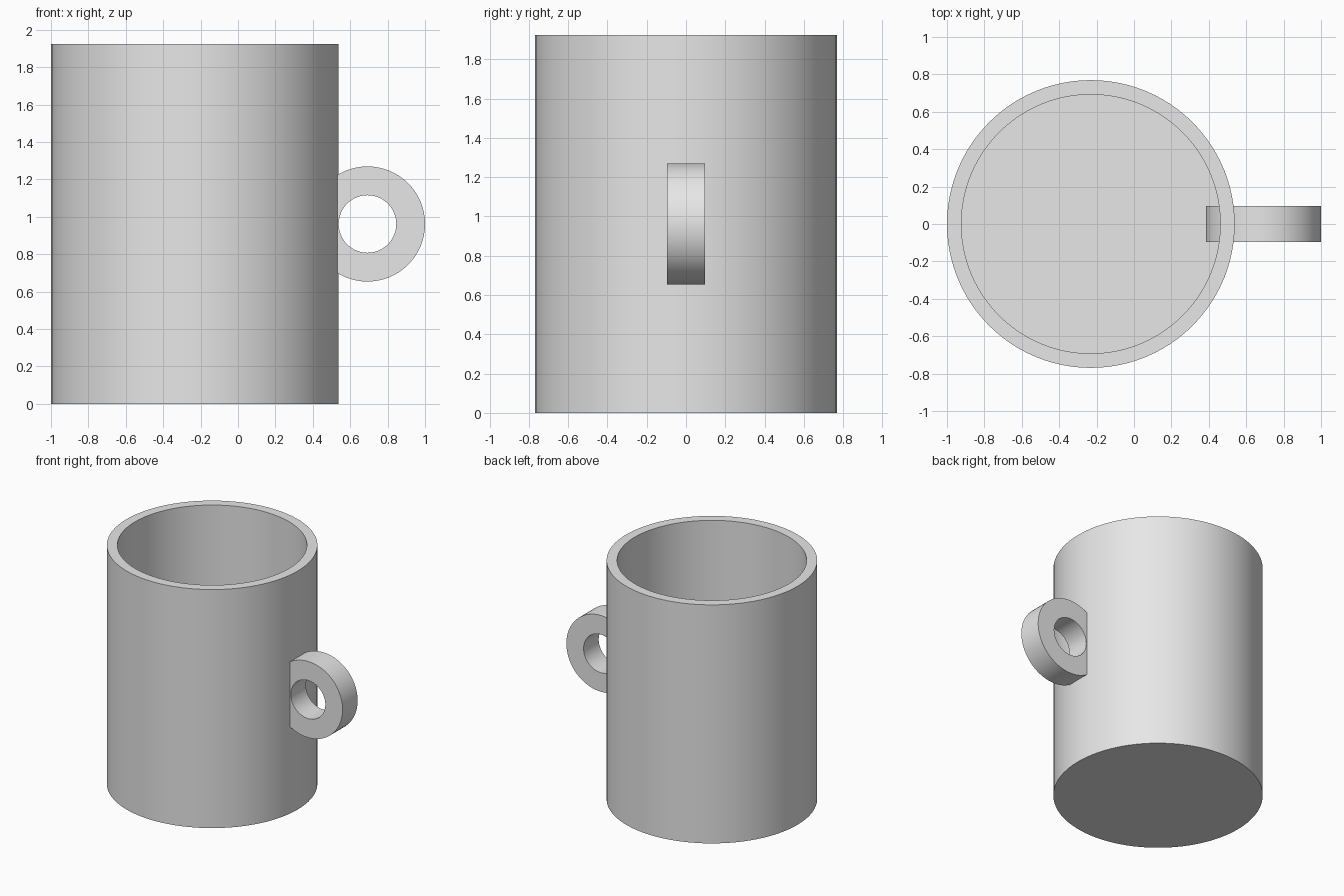
import bpy
import bmesh
import math
from mathutils import Matrix

cube = bpy.data.objects.get("Cube")
if cube:
    bpy.data.objects.remove(cube, do_unlink=True)

UNIT = 1 / 13          # wall thickness, used as the module for every size
CUP_X = -3 * UNIT
HEIGHT = 25 * UNIT

grey = bpy.data.materials.new("light grey")
grey.use_nodes = True
grey.diffuse_color = (0.8, 0.8, 0.8, 1)
grey.node_tree.nodes["Principled BSDF"].inputs["Base Color"].default_value = (0.8, 0.8, 0.8, 1)


def lathe(name, profile, segments, closed, matrix):
    """Spin a (radius, height) profile about z, then place it."""
    bm = bmesh.new()
    verts = [bm.verts.new((r, 0, z)) for r, z in profile]
    pairs = list(zip(verts, verts[1:]))
    if closed:
        pairs.append((verts[-1], verts[0]))
    edges = [bm.edges.new(p) for p in pairs]
    bmesh.ops.spin(bm, geom=verts + edges, cent=(0, 0, 0), axis=(0, 0, 1),
                   angle=math.tau, steps=segments, use_duplicate=False)
    bmesh.ops.remove_doubles(bm, verts=bm.verts, dist=0.0001)
    bmesh.ops.recalc_face_normals(bm, faces=bm.faces)
    bm.transform(matrix)
    mesh = bpy.data.meshes.new(name)
    bm.to_mesh(mesh)
    bm.free()
    mesh.materials.append(grey)
    obj = bpy.data.objects.new(name, mesh)
    bpy.context.collection.objects.link(obj)
    bpy.ops.object.select_all(action='DESELECT')
    obj.select_set(True)
    bpy.context.view_layer.objects.active = obj
    bpy.ops.object.shade_smooth_by_angle(angle=math.radians(30))
    return obj


# Hollow cup with a flat floor
outer, inner = 10 * UNIT, 9 * UNIT
lathe("cup_body",
      [(0, 0), (outer, 0), (outer, HEIGHT), (inner, HEIGHT), (inner, UNIT), (0, UNIT)],
      96, False, Matrix.Translation((CUP_X, 0, 0)))

# Upright ring handle that passes through the wall
half = 1.25 * UNIT
lathe("ring_handle",
      [(2 * UNIT, -half), (4 * UNIT, -half), (4 * UNIT, half), (2 * UNIT, half)],
      64, True,
      Matrix.Translation((CUP_X + 12 * UNIT, 0, HEIGHT / 2)) @ Matrix.Rotation(math.pi / 2, 4, 'X'))
